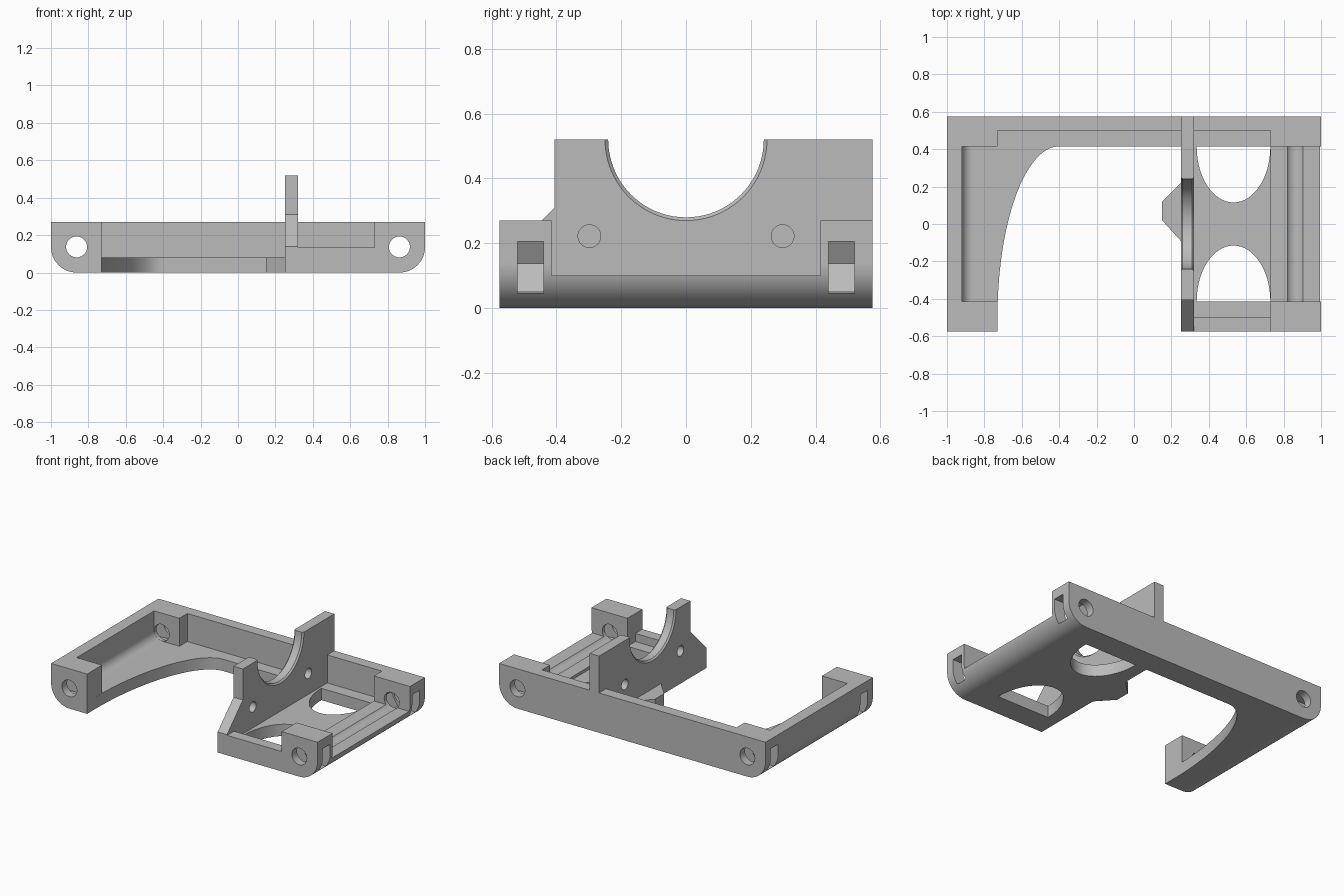
import bpy
import bmesh
from math import sin, cos, pi, radians

cube = bpy.data.objects.get("Cube")
if cube:
    bpy.data.objects.remove(cube, do_unlink=True)

grey = bpy.data.materials.new("plain grey")
grey.use_nodes = True
GREY = (0.5, 0.5, 0.5, 1)
grey.diffuse_color = GREY
grey.node_tree.nodes["Principled BSDF"].inputs["Base Color"].default_value = GREY

# Where a profile point (u, v) and depth d land for each extrusion axis
PLACE = {
    "x": lambda u, v, d: (d, u, v),
    "y": lambda u, v, d: (u, d, v),
    "z": lambda u, v, d: (u, v, d),
}


def arc(cx, cy, rx, ry, start, end, steps=24):
    """Points along an elliptical arc, angles in degrees."""
    angles = [radians(start + (end - start) * i / steps) for i in range(steps + 1)]
    return [(cx + rx * cos(a), cy + ry * sin(a)) for a in angles]


def circle(cx, cy, r, steps=40):
    return arc(cx, cy, r, r, 0, 360, steps)[:-1]


def loft(name, sections, axis):
    """Solid skinned through (points, depth) sections along an axis."""
    bm = bmesh.new()
    rings = [[bm.verts.new(PLACE[axis](u, v, d)) for u, v in pts] for pts, d in sections]
    for a, b in zip(rings, rings[1:]):
        for i in range(len(a)):
            j = (i + 1) % len(a)
            bm.faces.new((a[i], a[j], b[j], b[i]))
    bm.faces.new(rings[0])
    bm.faces.new(rings[-1])
    bmesh.ops.recalc_face_normals(bm, faces=bm.faces)
    mesh = bpy.data.meshes.new(name)
    bm.to_mesh(mesh)
    bm.free()
    mesh.materials.append(grey)
    obj = bpy.data.objects.new(name, mesh)
    bpy.context.collection.objects.link(obj)
    return obj


def prism(name, pts, axis, lo, hi):
    return loft(name, [(pts, lo), (pts, hi)], axis)


def box(name, x0, x1, y0, y1, z0, z1):
    return prism(name, [(x0, y0), (x1, y0), (x1, y1), (x0, y1)], "z", z0, z1)


def activate(obj):
    bpy.ops.object.select_all(action="DESELECT")
    obj.select_set(True)
    bpy.context.view_layer.objects.active = obj


def cut(target, cutter):
    """Subtract the cutter from the target and discard it."""
    cutter.hide_render = True
    mod = target.modifiers.new("cut", "BOOLEAN")
    mod.operation = "DIFFERENCE"
    mod.solver = "EXACT"
    mod.object = cutter
    activate(target)
    bpy.ops.object.modifier_apply(modifier=mod.name)
    bpy.data.objects.remove(cutter, do_unlink=True)


FLOOR, RIM, DEPTH, TOP = 0.08, 0.27, 0.575, 0.8
ROD_X, ROD_Z = 0.863, 0.137
BAY = 0.415
PLATE0, PLATE1 = 0.25, 0.32

# Tray body with rounded lower ends
outline = [(-1, RIM)] + arc(-ROD_X, ROD_Z, ROD_Z, ROD_Z, 180, 270)
outline += arc(ROD_X, ROD_Z, ROD_Z, ROD_Z, 270, 360) + [(1, RIM)]
frame = prism("frame", outline, "y", -DEPTH, DEPTH)

# Middle bay, leaving the back wall and the front strip
cut(frame, box("middle_bay", -0.73, 0.73, -0.5, 0.5, FLOOR, TOP))

# Left bay with a coved corner
cove = [(-ROD_X - 0.057, TOP)] + arc(-ROD_X, ROD_Z, 0.057, 0.057, 180, 270)
cove += [(-0.5, FLOOR), (-0.5, TOP)]
cut(frame, prism("left_bay", cove, "y", -BAY, BAY))

# Right bay with a low end wall, and the lowered front wall
cut(frame, box("right_bay", 0.7, 1.2, -BAY, BAY, 0.1, TOP))
cut(frame, box("front_step", PLATE1, 0.73, -0.7, -0.45, 0.135, TOP))

# Seat for the upright plate
cut(frame, box("plate_seat", PLATE0, PLATE1, -0.7, 0.7, FLOOR, TOP))

# Open front with a curved left edge and a floor tab on the right
opening = [(-0.73, -0.7)] + arc(-0.4, -0.5, 0.33, 0.915, 180, 90, 32)
opening += [(PLATE0, BAY), (PLATE0, 0.22), (0.15, 0.12), (0.15, 0.02),
            (PLATE0, -0.09), (PLATE0, -0.7)]
cut(frame, prism("front_opening", opening, "z", -0.2, TOP))

# Half-elliptical floor windows
for side in (-1, 1):
    window = arc(0.532, side * BAY, 0.197, side * 0.3, 180, 360, 32)
    cut(frame, prism("floor_window", window, "z", -0.2, 0.4))

# Rod holes and nut pockets in the corner blocks
pocket = [(1.2, 0.205), (0.826, 0.205), (0.786, ROD_Z), (0.834, 0.053),
          (0.9, 0.05), (1.2, 0.03)]
for end in (-1, 1):
    cut(frame, prism("rod_hole", circle(end * ROD_X, ROD_Z, 0.056), "y", -0.8, 0.8))
    shape = [(end * x, z) for x, z in pocket]
    for y in (-0.48, 0.48):
        cut(frame, prism("nut_pocket", shape, "y", y - 0.04, y + 0.04))

# Upright plate with a sloped front edge
side_shape = [(-DEPTH, FLOOR), (DEPTH, FLOOR), (DEPTH, 0.52), (-0.405, 0.52),
              (-0.405, 0.31), (-DEPTH, 0.14)]
plate = prism("upright_plate", side_shape, "x", PLATE0, PLATE1)

# Cradle with chamfered rims, and two bolt holes
cradle = [(circle(0, 0.52, r, 80), x) for r, x in
          ((0.26, PLATE0 - 0.01), (0.24, PLATE0 + 0.01),
           (0.24, PLATE1 - 0.01), (0.26, PLATE1 + 0.01))]
cut(plate, loft("cradle", cradle, "x"))
for y in (-0.298, 0.298):
    cut(plate, prism("bolt_hole", circle(y, 0.222, 0.035, 32), "x", 0, 0.6))

for part in (frame, plate):
    activate(part)
    bpy.ops.object.shade_smooth_by_angle(angle=radians(30))
